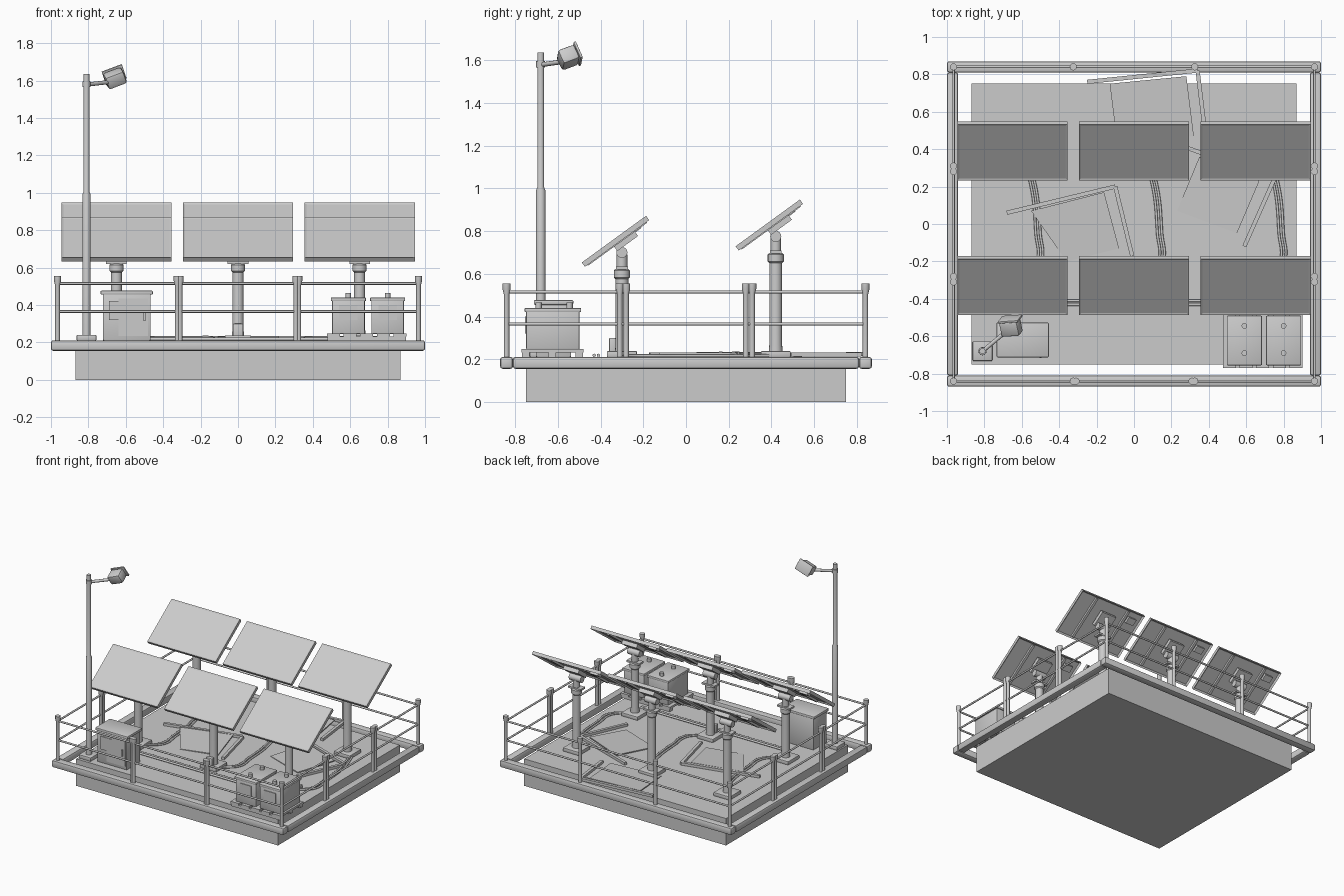
import bpy, bmesh
from math import radians, atan2, pi
from mathutils import Matrix, Vector

cube = bpy.data.objects.get("Cube")
if cube:
    bpy.data.objects.remove(cube, do_unlink=True)

GREY = (0.6, 0.6, 0.6, 1)
mat = bpy.data.materials.new("plain grey")
mat.use_nodes = True
mat.diffuse_color = GREY
mat.node_tree.nodes["Principled BSDF"].inputs["Base Color"].default_value = GREY
TOP = 0.21


def finish(name, bm, matrix=Matrix(), smooth=False):
    bmesh.ops.recalc_face_normals(bm, faces=bm.faces[:])
    me = bpy.data.meshes.new(name)
    bm.to_mesh(me)
    bm.free()
    me.materials.append(mat)
    ob = bpy.data.objects.new(name, me)
    ob.matrix_world = matrix
    bpy.context.collection.objects.link(ob)
    if smooth:
        bpy.ops.object.select_all(action='DESELECT')
        ob.select_set(True)
        bpy.context.view_layer.objects.active = ob
        bpy.ops.object.shade_smooth_by_angle(angle=radians(40))
    return ob


def box(name, center, size, frame=Matrix(), bevel=0.0):
    bm = bmesh.new()
    bmesh.ops.create_cube(bm, size=1)
    bmesh.ops.scale(bm, vec=size, verts=bm.verts[:])
    if bevel:
        bmesh.ops.bevel(bm, geom=bm.edges[:], offset=bevel, segments=2,
                        affect='EDGES', profile=0.5)
    return finish(name, bm, frame @ Matrix.Translation(center), bevel > 0)


def lathe(name, at, profile, frame=Matrix(), sides=16):
    """Stack of rings (radius, height) closed at both ends."""
    bm = bmesh.new()
    rings = []
    for r, z in profile:
        ring = bmesh.ops.create_circle(bm, segments=sides, radius=r)["verts"]
        bmesh.ops.translate(bm, vec=(0, 0, z), verts=ring)
        rings.append(ring)
    for a, b in zip(rings, rings[1:]):
        for i in range(sides):
            j = (i + 1) % sides
            bm.faces.new((a[i], a[j], b[j], b[i]))
    bm.faces.new(rings[0])
    bm.faces.new(rings[-1])
    return finish(name, bm, frame @ Matrix.Translation(at), True)


def rod(name, a, b, r, sides=10):
    a, b = Vector(a), Vector(b)
    turn = (b - a).to_track_quat('Z', 'Y').to_matrix().to_4x4()
    return lathe(name, (0, 0, 0), [(r, 0), (r, (b - a).length)],
                 Matrix.Translation(a) @ turn, sides)


def cable(name, points, r):
    cu = bpy.data.curves.new(name, 'CURVE')
    cu.dimensions = '3D'
    cu.bevel_depth = r
    cu.bevel_resolution = 2
    cu.use_fill_caps = True
    sp = cu.splines.new('BEZIER')
    sp.bezier_points.add(len(points) - 1)
    for p, co in zip(sp.bezier_points, points):
        p.co = co
        p.handle_left_type = p.handle_right_type = 'AUTO'
    cu.materials.append(mat)
    bpy.context.collection.objects.link(bpy.data.objects.new(name, cu))


# Foundation block and surrounding beams
box("foundation", (0, 0, TOP / 2), (1.74, 1.5, TOP))
for s in (-1, 1):
    box("long_beam", (0, s * 0.84, 0.183), (2, 0.06, 0.056), bevel=0.012)
    box("side_beam", (s * 0.97, 0, 0.183), (0.06, 1.62, 0.056), bevel=0.012)

# Railing: flared posts and two rails per side
POST = [(0.013, 0), (0.013, 0.3), (0.019, 0.325), (0.019, 0.35)]
posts = [(sx * 0.965, sy * 0.84) for sx in (-1, 1) for sy in (-1, 1)]
for s in (-1, 1):
    posts += [(s * 0.325, 0.84), (s * 0.31, -0.84), (s * 0.325, -0.84)]
    posts += [(sx * 0.965, s * y) for sx in (-1, 1) for y in (0.28, 0.31)]
for x, y in posts:
    lathe("railing_post", (x, y, 0.205), POST, sides=12)
for z in (0.365, 0.515):
    for s in (-1, 1):
        rod("long_rail", (-0.965, s * 0.84, z), (0.965, s * 0.84, z), 0.007)
        rod("side_rail", (s * 0.965, -0.84, z), (s * 0.965, 0.84, z), 0.007)


def panel(frame, w=0.59, l=0.372, t=0.025):
    """Framed solar panel with recessed glass and a ribbed back."""
    bm = bmesh.new()
    bmesh.ops.create_cube(bm, size=1)
    bmesh.ops.scale(bm, vec=(w, l, t), verts=bm.verts[:])
    bm.normal_update()
    for side, depth in ((1, 0.004), (-1, 0.012)):
        faces = [f for f in bm.faces if f.normal.z * side > 0.9]
        bmesh.ops.inset_region(bm, faces=faces, thickness=0.016)
        bmesh.ops.translate(bm, vec=(0, 0, -side * depth),
                            verts=list({v for f in faces for v in f.verts}))
    finish("solar_panel", bm, frame)
    for s in (-1, 1):
        box("panel_rib", (s * 0.15, 0, -0.008), (0.02, l - 0.03, 0.018), frame)
    box("junction_box", (-0.21, 0.11, -0.01), (0.07, 0.05, 0.022), frame)


# Solar panels on pivoting pole mounts
for py, cy, cz, h in ((-0.30, -0.33, 0.752, 0.58), (0.42, 0.39, 0.828, 0.655)):
    for x in (-0.65, 0, 0.65):
        tilt = Matrix.Translation((x, cy, cz)) @ Matrix.Rotation(radians(36), 4, 'X')
        panel(tilt)
        box("pole_foot", (x, py, TOP + 0.014), (0.14, 0.14, 0.028), bevel=0.004)
        lathe("pole", (x, py, 0), [(0.034, TOP), (0.03, TOP + 0.06), (0.03, h)])
        lathe("pole_collar", (x, py, h),
              [(0.03, -0.005), (0.038, 0.003), (0.038, 0.035), (0.03, 0.043)])
        box("mount_plate", (x, py, h + 0.046), (0.11, 0.055, 0.014))
        lathe("mount_neck", (x, py, h), [(0.025, 0.04), (0.025, 0.11)])
        rod("pivot", (x - 0.05, py, h + 0.12), (x + 0.05, py, h + 0.12), 0.026, 16)
        box("pivot_bracket", (0, 0.04, -0.027), (0.13, 0.12, 0.03), tilt)

# Ground cables between rows, and a conduit along the front row
for x in (-0.65, 0, 0.65):
    for d in (0, 0.024):
        cable("ground_cable", [(x + 0.03 + d, 0.42, TOP + 0.007),
                               (x + 0.1 + d, 0.2, TOP + 0.007),
                               (x + 0.125 + d, -0.05, TOP + 0.007),
                               (x + 0.13 + d, -0.2, TOP + 0.007),
                               (x + 0.03 + d, -0.3, TOP + 0.007)], 0.007)
for y in (-0.43, -0.41):
    rod("conduit", (-0.6, y, TOP + 0.008), (0.68, y, TOP + 0.008), 0.008)
box("pole_switch", (0, -0.345, 0.255), (0.055, 0.03, 0.09), bevel=0.004)


def strip(a, b, z):
    a, b = Vector((*a, z)), Vector((*b, z))
    d = b - a
    turn = Matrix.Translation((a + b) / 2) @ Matrix.Rotation(atan2(d.y, d.x), 4, 'Z')
    box("broken_frame", (0, 0, 0), (d.length, 0.022, 0.02), turn)


def sheet(points):
    bm = bmesh.new()
    face = bm.faces.new([bm.verts.new(p) for p in points])
    new = bmesh.ops.extrude_face_region(bm, geom=[face])["geom"]
    bmesh.ops.translate(bm, vec=(0, 0, 0.008),
                        verts=[v for v in new if isinstance(v, bmesh.types.BMVert)])
    finish("broken_sheet", bm)


# Broken panels lying on the ground: a corner of frame and a loose sheet
for end, corner, other, plate in (
        ((-0.25, 0.76), (0.34, 0.82), (0.38, 0.49),
         ((-0.13, 0.75, 0.222), (0.28, 0.79, 0.225), (0.32, 0.47, 0.21), (-0.09, 0.43, 0.206))),
        ((-0.68, 0.06), (-0.1, 0.2), (-0.01, -0.17),
         ((-0.55, 0.07, 0.222), (-0.16, 0.17, 0.228), (-0.08, -0.13, 0.21), (-0.36, -0.2, 0.206))),
        ((0.22, 0.43), (0.75, 0.24), (0.59, -0.12),
         ((0.23, 0.07, 0.206), (0.55, -0.05, 0.21), (0.67, 0.23, 0.228), (0.35, 0.36, 0.222)))):
    strip(end, corner, TOP + 0.015)
    strip(corner, other, TOP + 0.012)
    sheet(plate)

# Lamp post with an angled floodlight
LX, LY = -0.81, -0.68
box("lamp_foot", (LX, LY, TOP + 0.015), (0.105, 0.105, 0.03), bevel=0.005)
lathe("lamp_post", (LX, LY, 0), [(0.022, TOP), (0.022, 0.99), (0.016, 1.005), (0.016, 1.635)])
lathe("lamp_clamp", (LX, LY, 1.58), [(0.021, -0.015), (0.021, 0.015)])
rod("lamp_arm", (LX, LY, 1.578), (-0.69, -0.58, 1.592), 0.011)
head = (Matrix.Translation((-0.658, -0.552, 1.612)) @ Matrix.Rotation(radians(12), 4, 'Z')
        @ Matrix.Rotation(radians(20), 4, 'X') @ Matrix.Rotation(radians(-22), 4, 'Y'))
box("lamp_head", (0, 0, 0), (0.105, 0.085, 0.075), head, 0.014)
box("lamp_visor", (0.005, 0.047, 0), (0.115, 0.012, 0.085), head, 0.003)

# Equipment cabinet with door and handle
box("cabinet", (-0.595, -0.62, 0.335), (0.255, 0.165, 0.25), bevel=0.005)
box("cabinet_roof", (-0.595, -0.62, 0.466), (0.28, 0.185, 0.022), bevel=0.006)
box("cabinet_door", (-0.56, -0.704, 0.335), (0.16, 0.008, 0.2))
box("cabinet_vent", (-0.64, -0.707, 0.37), (0.1, 0.008, 0.1))
box("cabinet_handle", (-0.5, -0.711, 0.34), (0.01, 0.012, 0.05))

# Two batteries on a slatted pallet
for y in (-0.75, -0.625, -0.5):
    box("pallet_runner", (0.688, y, TOP + 0.011), (0.42, 0.035, 0.022))
for i in range(5):
    box("pallet_slat", (0.51 + i * 0.089, -0.625, 0.239), (0.07, 0.29, 0.016))
for x in (0.59, 0.8):
    box("battery", (x, -0.623, 0.338), (0.175, 0.25, 0.185), bevel=0.006)
    box("battery_lid", (x, -0.623, 0.43), (0.188, 0.265, 0.02), bevel=0.005)
    box("battery_label", (x, -0.75, 0.36), (0.1, 0.006, 0.08))
    for y in (-0.545, -0.69):
        lathe("terminal", (x, y, 0.437), [(0.015, 0), (0.015, 0.028)], sides=12)
